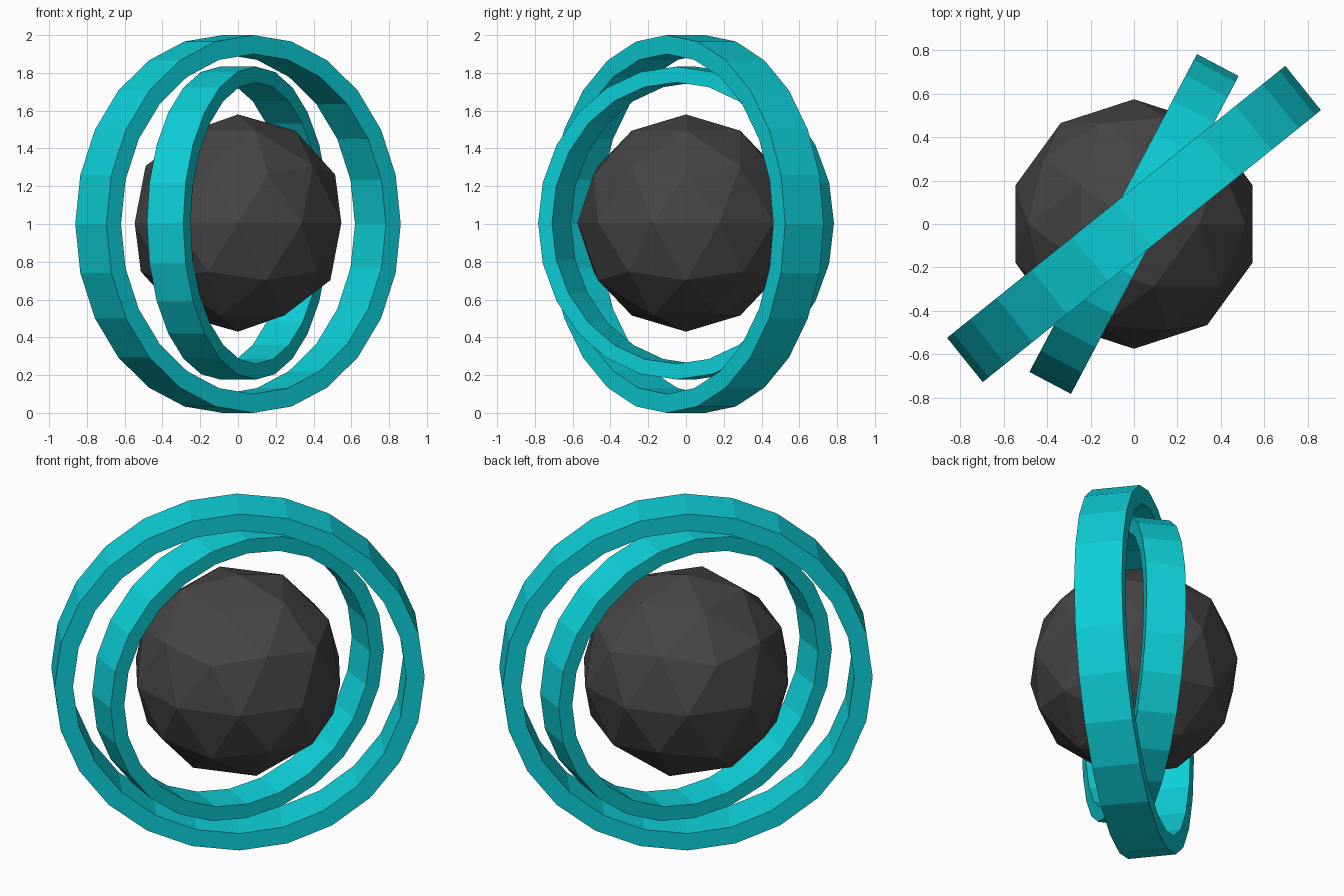
import bpy, bmesh, math
from mathutils import Vector

cube = bpy.data.objects.get("Cube")
if cube:
    bpy.data.objects.remove(cube, do_unlink=True)


def material(name, rgb):
    mat = bpy.data.materials.new(name)
    mat.use_nodes = True
    mat.diffuse_color = (*rgb, 1)
    mat.node_tree.nodes["Principled BSDF"].inputs["Base Color"].default_value = (*rgb, 1)
    return mat


teal = material("teal", (0.004, 0.63, 0.69))
charcoal = material("charcoal", (0.06, 0.06, 0.06))


def ring(name, radius, centre_z, heading):
    """Upright flat band: a rectangle spun about the local y axis."""
    inner, half = radius * 0.9, radius * 0.131
    bm = bmesh.new()
    corners = [(inner, -half), (radius, -half), (radius, half), (inner, half)]
    verts = [bm.verts.new((x, y, 0)) for x, y in corners]
    edges = [bm.edges.new((verts[i], verts[i - 1])) for i in range(len(verts))]
    bmesh.ops.spin(bm, geom=verts + edges, cent=Vector(), axis=Vector((0, 1, 0)),
                   angle=math.tau, steps=24, use_merge=False)
    bmesh.ops.remove_doubles(bm, verts=bm.verts, dist=0.0005)
    bmesh.ops.recalc_face_normals(bm, faces=bm.faces)
    mesh = bpy.data.meshes.new(name)
    bm.to_mesh(mesh)
    bm.free()
    mesh.materials.append(teal)
    obj = bpy.data.objects.new(name, mesh)
    obj.location.z = centre_z
    obj.rotation_euler.z = math.radians(heading)
    bpy.context.collection.objects.link(obj)


# Two nested upright rings, turned apart from each other
ring("outer_ring", 1.0, 1.0, 38.8)
ring("inner_ring", 0.828, 1.005, 62.2)

# Faceted ball in the middle
bpy.ops.mesh.primitive_ico_sphere_add(subdivisions=2, radius=0.575, location=(0, 0, 1.005))
ball = bpy.context.object
ball.name = "core_ball"
ball.data.materials.append(charcoal)
